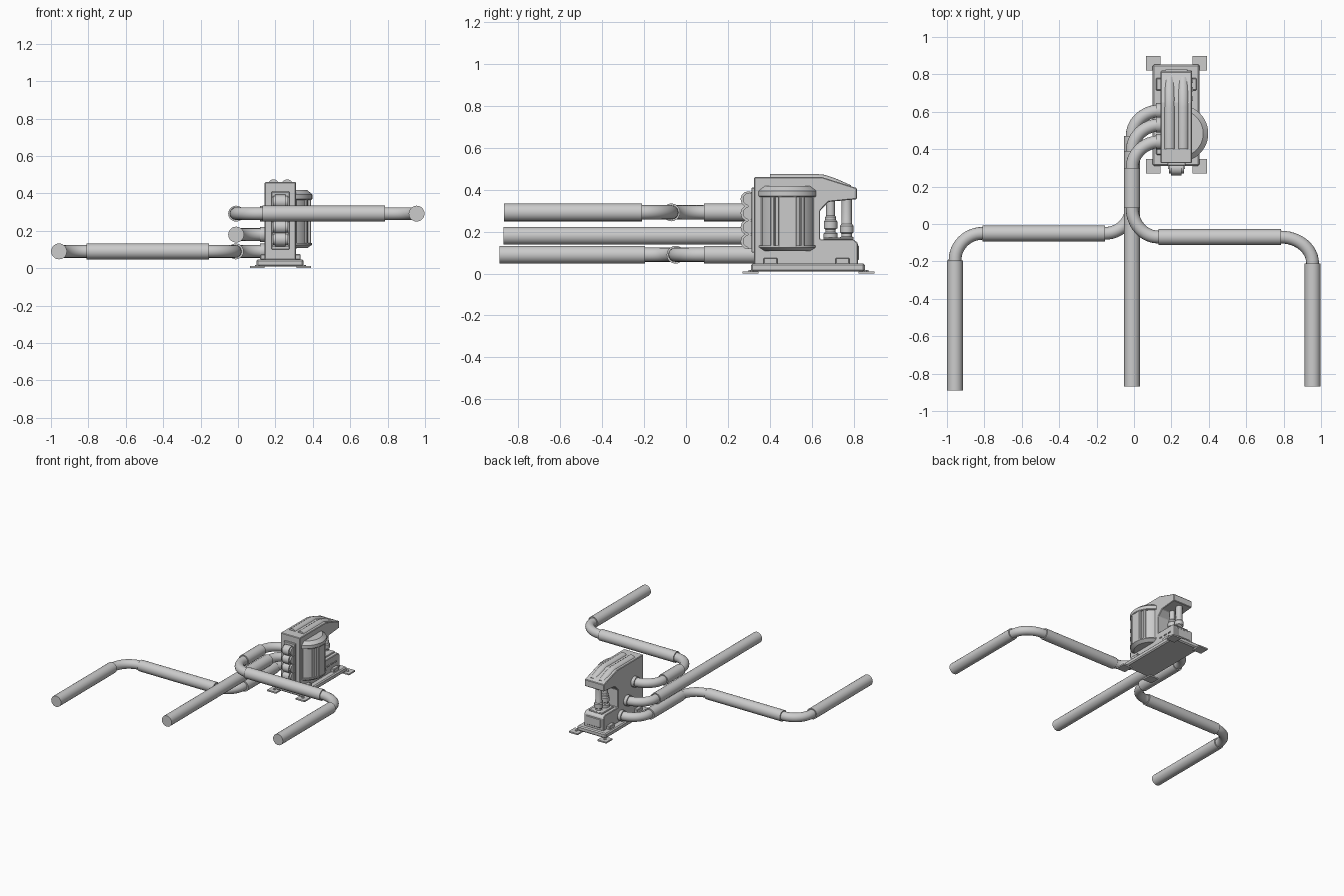
import bpy, bmesh
from math import sin, cos, pi, radians
from mathutils import Vector, Matrix

if "Cube" in bpy.data.objects:
    bpy.data.objects.remove(bpy.data.objects["Cube"])


def finish(name, bm, smooth=True, bevel=0.0):
    bmesh.ops.recalc_face_normals(bm, faces=bm.faces)
    me = bpy.data.meshes.new(name)
    bm.to_mesh(me)
    bm.free()
    ob = bpy.data.objects.new(name, me)
    bpy.context.collection.objects.link(ob)
    if bevel:
        m = ob.modifiers.new("bevel", 'BEVEL')
        m.width, m.segments = bevel, 1
    if smooth:
        shade(ob)
    return ob


def shade(ob):
    bpy.ops.object.select_all(action='DESELECT')
    ob.select_set(True)
    bpy.context.view_layer.objects.active = ob
    bpy.ops.object.shade_smooth_by_angle(angle=radians(35))


def box(name, x0, x1, y0, y1, z0, z1, bevel=0.0):
    bm = bmesh.new()
    bmesh.ops.create_cube(bm, size=1)
    bmesh.ops.scale(bm, vec=(x1 - x0, y1 - y0, z1 - z0), verts=bm.verts)
    bmesh.ops.translate(bm, vec=((x0 + x1) / 2, (y0 + y1) / 2, (z0 + z1) / 2), verts=bm.verts)
    return finish(name, bm, False, bevel)


def side_prism(name, profile, x0, x1, bevel=0.0):
    # (y, z) outline extruded along x
    bm = bmesh.new()
    f = bm.faces.new([bm.verts.new((x0, y, z)) for y, z in profile])
    r = bmesh.ops.extrude_face_region(bm, geom=[f])
    bmesh.ops.translate(bm, vec=(x1 - x0, 0, 0),
                        verts=[v for v in r['geom'] if isinstance(v, bmesh.types.BMVert)])
    return finish(name, bm, False, bevel)


def lathe(name, centre, profile, a0=0.0, a1=2 * pi, steps=32):
    # (radius, z) profile turned about a vertical axis, closed top and bottom
    bm = bmesh.new()
    full = abs(a1 - a0 - 2 * pi) < 1e-6
    n = steps if full else steps + 1
    rings = [[bm.verts.new((centre[0] + r * cos(a0 + (a1 - a0) * i / steps),
                            centre[1] + r * sin(a0 + (a1 - a0) * i / steps), z))
              for i in range(n)] for r, z in profile]
    for a, b in zip(rings, rings[1:]):
        for i in range(n):
            j = (i + 1) % n
            bm.faces.new((a[i], a[j], b[j], b[i]))
    bm.faces.new(rings[0])
    bm.faces.new(rings[-1])
    return finish(name, bm)


def tube(name, points, r, res=6):
    cu = bpy.data.curves.new(name, 'CURVE')
    cu.dimensions = '3D'
    cu.bevel_depth, cu.bevel_resolution, cu.use_fill_caps = r, res, True
    sp = cu.splines.new('POLY')
    sp.points.add(len(points) - 1)
    for p, c in zip(sp.points, points):
        p.co = (*c, 1)
    ob = bpy.data.objects.new(name, cu)
    bpy.context.collection.objects.link(ob)
    bpy.ops.object.select_all(action='DESELECT')
    ob.select_set(True)
    bpy.context.view_layer.objects.active = ob
    bpy.ops.object.convert(target='MESH')
    shade(bpy.context.view_layer.objects.active)


def elbow(name, p0, corner, p2, z, r=0.034):
    a, c, b = (Vector((*p, z)) for p in (p0, corner, p2))
    pts = []
    for i in range(13):
        t = pi / 2 * i / 12
        pts.append(c + (a - c) * (1 - sin(t)) + (b - c) * (1 - cos(t)))
    # short tails run inside the thicker sleeves
    pts = [a + (a - c).normalized() * 0.02] + pts + [b + (b - c).normalized() * 0.02]
    tube(name, pts, r)


def sleeve(name, p0, p1, z):
    tube(name, [(*p0, z), (*p1, z)], 0.0425, 8)


# pipe runs: low goes left, middle goes straight, high goes right
LOW, MID, HIGH = 0.09, 0.18, 0.292
sleeve("low_pipe_outlet", (-0.957, -0.89), (-0.957, -0.195), LOW)
elbow("low_elbow_outer", (-0.957, -0.195), (-0.957, -0.05), (-0.81, -0.05), LOW)
sleeve("low_pipe_cross", (-0.81, -0.05), (-0.155, -0.05), LOW)
elbow("low_elbow_inner", (-0.155, -0.05), (-0.015, -0.05), (-0.015, 0.085), LOW)
sleeve("low_pipe_inlet", (-0.012, 0.085), (-0.012, 0.47), LOW)
sleeve("middle_pipe", (-0.01, -0.87), (-0.01, 0.39), MID)
sleeve("high_pipe_outlet", (0.955, -0.868), (0.955, -0.21), HIGH)
elbow("high_elbow_outer", (0.955, -0.21), (0.955, -0.07), (0.785, -0.07), HIGH)
sleeve("high_pipe_cross", (0.785, -0.07), (0.13, -0.07), HIGH)
elbow("high_elbow_inner", (0.13, -0.07), (-0.01, -0.07), (-0.01, 0.085), HIGH)
sleeve("high_pipe_inlet", (-0.01, 0.085), (-0.01, 0.30), HIGH)
for label, y0, y1, z in (("low", 0.47, 0.605, LOW), ("middle", 0.39, 0.53, MID),
                         ("high", 0.30, 0.44, HIGH)):
    elbow(label + "_elbow_machine", (-0.01, y0), (-0.01, y1), (0.14, y1), z)
    tube(label + "_port_collar", [(0.118, y1, z), (0.15, y1, z)], 0.041)

# base and feet
side_prism("base_plate", [(0.31, 0.01), (0.853, 0.01), (0.853, 0.048), (0.31, 0.048)],
           0.10, 0.35, 0.008)
for i, x in enumerate((0.064, 0.312)):
    for j, y in enumerate((0.27, 0.822)):
        box(f"foot_{i}{j}", x, x + 0.077, y, y + 0.077, 0, 0.011)
        tube(f"foot_bolt_{i}{j}", [(x + 0.0385, y + 0.0385, 0.005),
                                   (x + 0.0385, y + 0.0385, 0.016)], 0.012, 1)

# C-shaped housing with overhanging head and rear deck
side_prism("housing", [(0.325, 0.045), (0.82, 0.045), (0.82, 0.145), (0.80, 0.163),
                       (0.64, 0.163), (0.64, 0.30), (0.68, 0.342), (0.815, 0.355),
                       (0.815, 0.408), (0.65, 0.46), (0.325, 0.46)], 0.143, 0.31, 0.004)
box("rear_deck_block", 0.168, 0.285, 0.655, 0.80, 0.16, 0.172, 0.004)
box("rear_panel", 0.165, 0.288, 0.81, 0.826, 0.065, 0.135, 0.004)

# side brackets and vents on both flanks
for side, x in (("left", 0.13), ("right", 0.298)):
    for i, y in enumerate((0.403, 0.747)):
        box(f"bracket_{side}_{i}", x - 0.012, x + 0.037, y - 0.033, y + 0.033, 0.045, 0.075, 0.004)
for i, y in enumerate((0.67, 0.72, 0.765)):
    box(f"side_vent_{i}", 0.30, 0.316, y - 0.012, y + 0.012, 0.106, 0.114)

# half-drum motor on the right flank
cx, cy = 0.245, 0.484
half = (-pi / 2, pi / 2, 24)
lathe("motor_top_cap", (cx, cy), [(0.148, 0.365), (0.152, 0.37), (0.152, 0.395),
                                  (0.125, 0.418)], *half)
lathe("motor_core", (cx, cy), [(0.136, 0.12), (0.136, 0.38)], *half)
lathe("motor_bottom_cap", (cx, cy), [(0.125, 0.107), (0.15, 0.125), (0.15, 0.134)], *half)
for i, deg in enumerate((-66, -30, 0, 30, 66)):
    w = 0.088 if deg == 0 else 0.022
    bm = bmesh.new()
    bmesh.ops.create_cube(bm, size=1)
    bmesh.ops.scale(bm, vec=(0.03, w, 0.245), verts=bm.verts)
    bmesh.ops.translate(bm, vec=(0.131, 0, 0), verts=bm.verts)
    bmesh.ops.transform(bm, matrix=Matrix.Translation((cx, cy, 0.248))
                        @ Matrix.Rotation(radians(deg), 4, 'Z'), verts=bm.verts)
    finish(f"motor_rib_{i}", bm, False, 0.004)

# front stack of rollers in a frame
box("front_panel", 0.178, 0.276, 0.312, 0.33, 0.10, 0.41, 0.004)
for i in range(4):
    z = 0.355 - i * 0.067
    tube(f"front_roller_{i}", [(0.187, 0.302, z), (0.267, 0.302, z)], 0.031, 4)
    tube(f"front_roller_core_{i}", [(0.199, 0.298, z), (0.255, 0.298, z)], 0.038, 4)
    box(f"front_roller_divider_{i}", 0.182, 0.272, 0.295, 0.32, z - 0.037, z - 0.029)

# twin tubes sunk into the top, following the sloped head
for i, x in enumerate((0.19, 0.263)):
    tube(f"top_tube_{i}", [(x, 0.40, 0.444), (x, 0.62, 0.444), (x, 0.655, 0.441),
                           (x, 0.70, 0.426), (x, 0.775, 0.393)], 0.031)

# two pistons between rear deck and head
for i, (y, lift, r) in enumerate(((0.69, 0.02, 0.021), (0.767, 0.0, 0.024))):
    lathe(f"piston_{i}", (0.222, y),
          [(0.033, 0.16), (0.033, 0.172 + lift), (0.024, 0.178 + lift), (0.024, 0.19 + lift),
           (0.032, 0.196 + lift), (0.032, 0.228 + lift), (0.026, 0.236 + lift),
           (0.026, 0.25 + lift), (r, 0.256 + lift), (r, 0.36)], steps=20)
